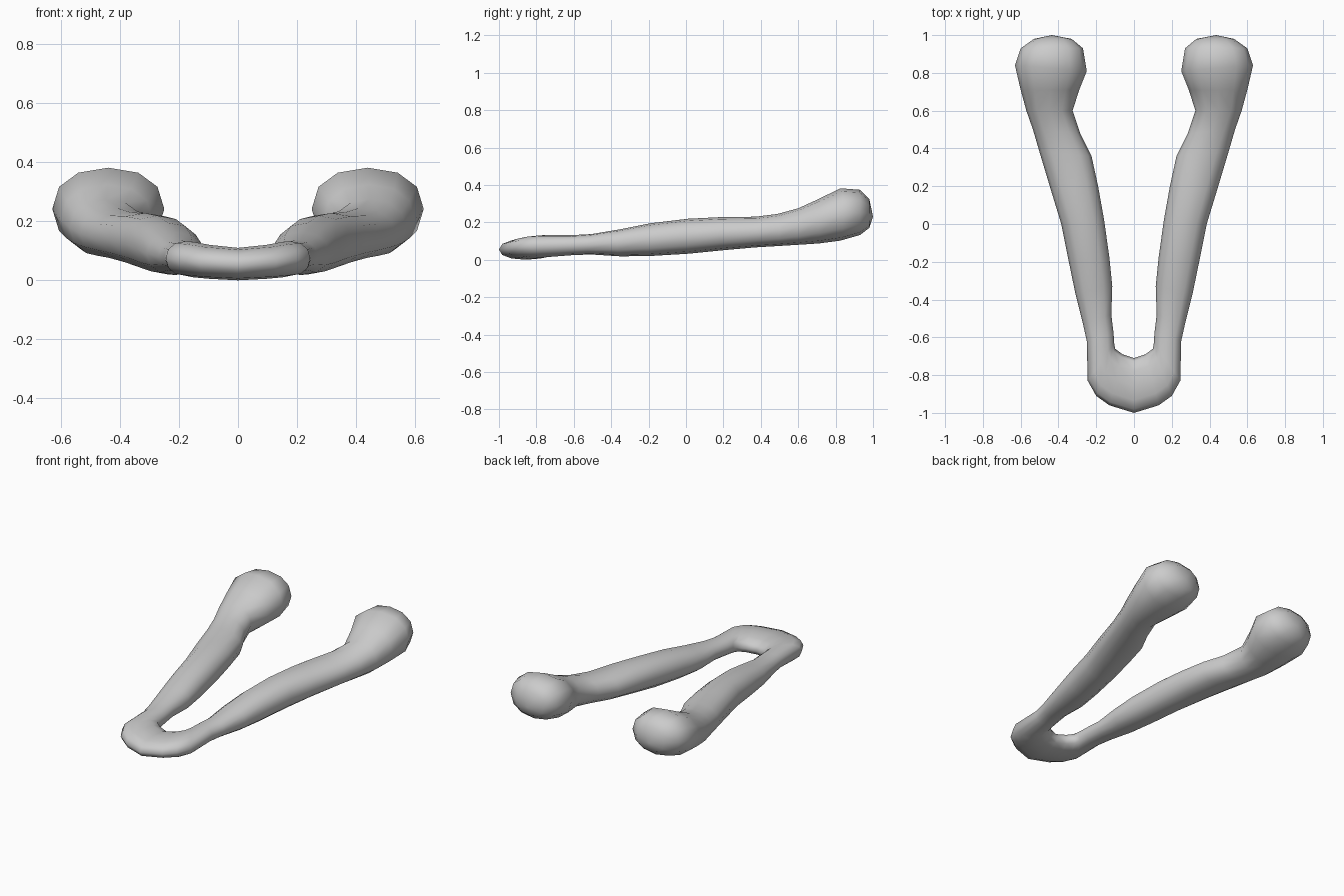
import bpy, bmesh, math

if "Cube" in bpy.data.objects:
    bpy.data.objects.remove(bpy.data.objects["Cube"])

SIDES = 12
# Cross-sections of one arm: outer x, y, inner x, y, bottom z, top z
SECTIONS = [
    (0, -1.0, 0, -.71, .0, .11),
    (.13, -.96, .06, -.69, .005, .12),
    (.20, -.91, .10, -.66, .01, .13),
    (.245, -.83, .105, -.63, .015, .133),
    (.25, -.62, .108, -.58, .025, .132),
    (.27, -.53, .12, -.48, .028, .137),
    (.31, -.37, .115, -.33, .018, .163),
    (.345, -.2, .13, -.18, .02, .195),
    (.385, 0, .158, .02, .032, .219),
    (.44, .18, .19, .2, .05, .228),
    (.50, .38, .225, .36, .066, .23),
    (.535, .5, .285, .48, .073, .245),
    (.57, .6, .325, .6, .08, .275),
    (.60, .71, .29, .71, .087, .325),
    (.63, .84, .25, .81, .102, .382),
    (.60, .93, .27, .93, .132, .374),
    (.53, .98, .33, .98, .17, .325),
]


def power(v):
    return math.copysign(abs(v) ** .9, v)


# Loft half of the bow from the front bend to the knob at the back
bm = bmesh.new()
rings = []
for ox, oy, ix, iy, zb, zt in SECTIONS:
    ring = []
    for i in range(SIDES):
        a = 2 * math.pi * i / SIDES
        t = (1 + power(math.cos(a))) / 2
        z = (zb + zt) / 2 + (zt - zb) / 2 * power(math.sin(a))
        ring.append(bm.verts.new((ix + (ox - ix) * t, iy + (oy - iy) * t, z)))
    rings.append(ring)
for r, s in zip(rings, rings[1:]):
    for i in range(SIDES):
        j = (i + 1) % SIDES
        bm.faces.new((r[i], r[j], s[j], s[i]))

# Rounded end of the knob
tip = bm.verts.new((.435, 1.0, .23))
for i in range(SIDES):
    bm.faces.new((rings[-1][i], rings[-1][(i + 1) % SIDES], tip))
bmesh.ops.recalc_face_normals(bm, faces=bm.faces)
if max(bm.faces, key=lambda f: f.calc_center_median().y).normal.y < 0:
    bmesh.ops.reverse_faces(bm, faces=bm.faces)

mesh = bpy.data.meshes.new("forked_bow")
bm.to_mesh(mesh)
bm.free()
bow = bpy.data.objects.new("forked_bow", mesh)
bpy.context.collection.objects.link(bow)
for p in mesh.polygons:
    p.use_smooth = True

# Mirror the other arm
mirror = bow.modifiers.new("Mirror", 'MIRROR')
mirror.use_clip = True
